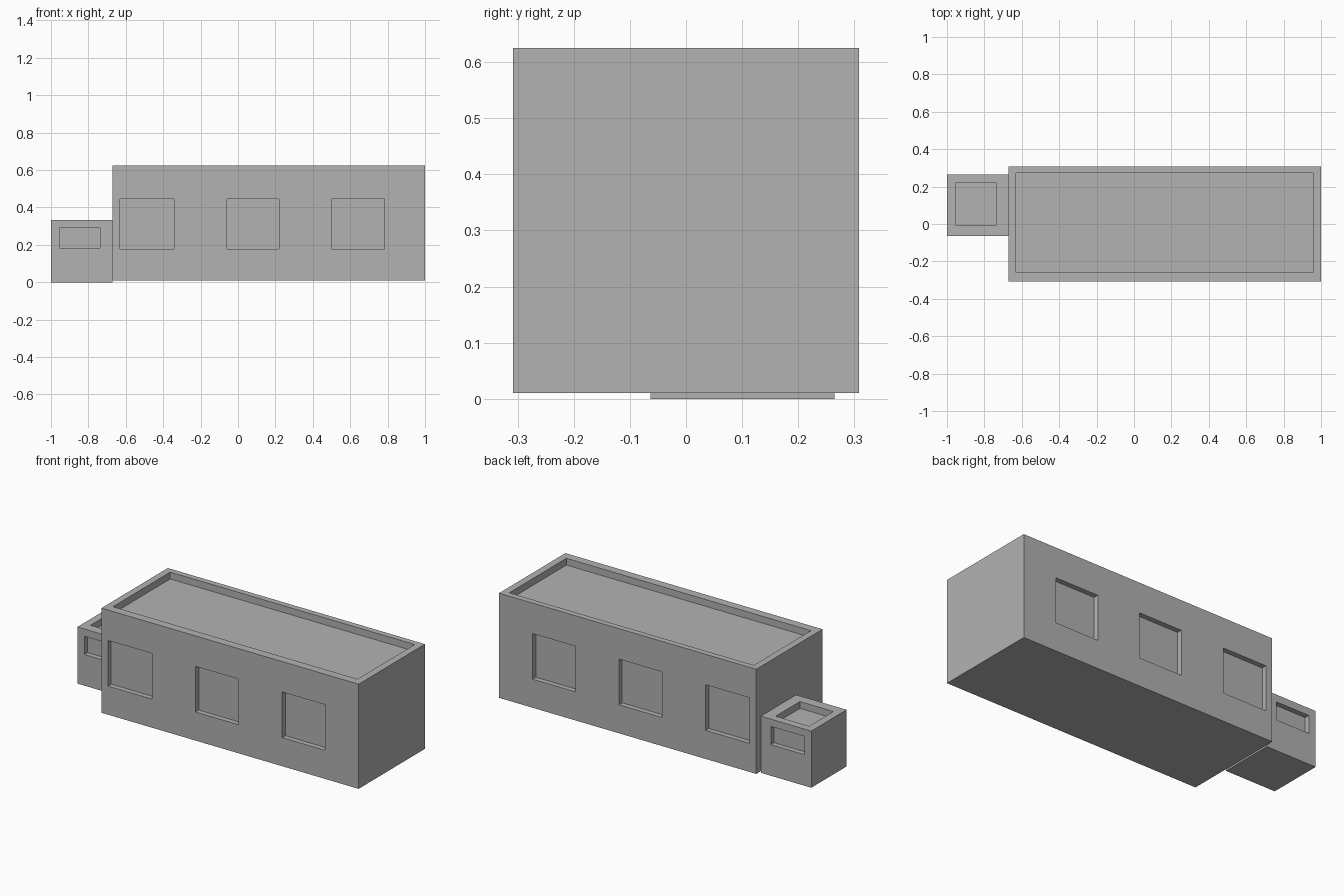
import bpy
import bmesh
from mathutils import Matrix, Vector

default_cube = bpy.data.objects.get("Cube")
if default_cube:
    bpy.data.objects.remove(default_cube, do_unlink=True)

# Single plain grey finish
GREY = (0.448, 0.448, 0.448, 1.0)
concrete = bpy.data.materials.new("concrete_grey")
concrete.use_nodes = True
concrete.diffuse_color = GREY
concrete.node_tree.nodes["Principled BSDF"].inputs["Base Color"].default_value = GREY

RECESS = 0.03      # window depth
ROOF_DROP = 0.04   # roof floor below the parapet
OVER = 0.05        # cutter overshoot outside the walls


def add_box(bm, low, high):
    low, high = Vector(low), Vector(high)
    place = Matrix.Translation((low + high) / 2) @ Matrix.Diagonal((*(high - low), 1))
    bmesh.ops.create_cube(bm, size=1, matrix=place)


def make_object(name, boxes):
    bm = bmesh.new()
    for low, high in boxes:
        add_box(bm, low, high)
    mesh = bpy.data.meshes.new(name)
    bm.to_mesh(mesh)
    bm.free()
    mesh.materials.append(concrete)
    obj = bpy.data.objects.new(name, mesh)
    bpy.context.collection.objects.link(obj)
    return obj


def make_block(name, low, high, roof_x, roof_y, window_spans, window_z):
    """Box with a sunken roof and matching recessed windows front and back."""
    block = make_object(name, [(low, high)])
    top = high[2]
    cuts = [((roof_x[0], roof_y[0], top - ROOF_DROP), (roof_x[1], roof_y[1], top + OVER))]
    for x0, x1 in window_spans:
        for y0, y1 in ((low[1] - OVER, low[1] + RECESS), (high[1] - RECESS, high[1] + OVER)):
            cuts.append(((x0, y0, window_z[0]), (x1, y1, window_z[1])))
    cutter = make_object(name + "_cutter", cuts)
    cutter.hide_render = True

    carve = block.modifiers.new("recesses", "BOOLEAN")
    carve.operation = "DIFFERENCE"
    carve.solver = "EXACT"
    carve.object = cutter
    bpy.context.view_layer.objects.active = block
    bpy.ops.object.modifier_apply(modifier=carve.name)
    bpy.data.objects.remove(cutter, do_unlink=True)
    return block


# Long main building
make_block("main_building", (-0.672, -0.308, 0.01), (1.0, 0.308, 0.625),
           (-0.632, 0.958), (-0.258, 0.273),
           [(-0.63, -0.343), (-0.06, 0.22), (0.502, 0.782)], (0.178, 0.446))

# Small annex at the end wall
make_block("annex", (-1.0, -0.063, 0.0), (-0.672, 0.265, 0.333),
           (-0.955, -0.737), (-0.005, 0.22),
           [(-0.955, -0.737)], (0.183, 0.29))
